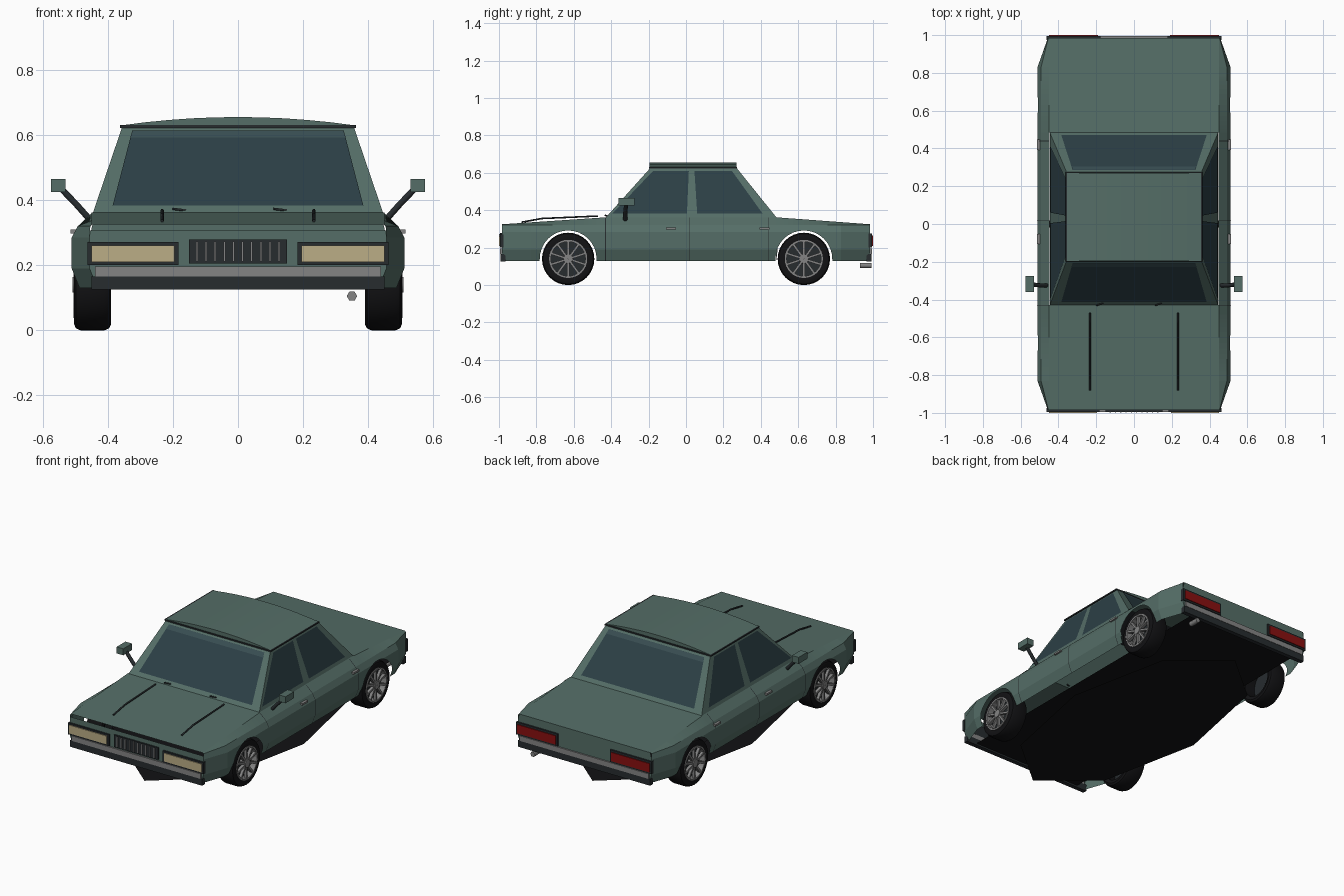
import bpy, bmesh, math
from mathutils import Vector, Matrix

if "Cube" in bpy.data.objects:
    bpy.data.objects.remove(bpy.data.objects["Cube"])

def material(name, rgb):
    m = bpy.data.materials.new(name)
    m.diffuse_color = (*rgb, 1)
    m.use_nodes = True
    m.node_tree.nodes["Principled BSDF"].inputs["Base Color"].default_value = m.diffuse_color
    return m

PAINT = material("green_paint", (0.09, 0.155, 0.135))
GLASS = material("dark_glass", (0.025, 0.05, 0.06))
DARK = material("dark_trim", (0.02, 0.025, 0.028))
BLACK = material("black", (0.006, 0.006, 0.007))
METAL = material("grey_metal", (0.23, 0.23, 0.23))
LAMP = material("lamp_cream", (0.5, 0.42, 0.24))
RED = material("lamp_red", (0.25, 0.005, 0.005))

def finish(name, bm, mat, out=None):
    """Clean the mesh, point its normals outwards and link it."""
    bmesh.ops.remove_doubles(bm, verts=bm.verts, dist=1e-5)
    bmesh.ops.recalc_face_normals(bm, faces=bm.faces)
    bm.normal_update()
    if out and sum(f.normal.dot(Vector(out)) * f.calc_area() for f in bm.faces) < 0:
        bmesh.ops.reverse_faces(bm, faces=bm.faces)
    me = bpy.data.meshes.new(name)
    bm.to_mesh(me)
    bm.free()
    me.materials.append(mat)
    ob = bpy.data.objects.new(name, me)
    bpy.context.collection.objects.link(ob)
    return ob

def add_box(bm, lo, hi, rot=Matrix()):
    c = [(a + b) / 2 for a, b in zip(lo, hi)]
    s = [abs(b - a) for a, b in zip(lo, hi)]
    bmesh.ops.create_cube(bm, size=1, matrix=rot @ Matrix.Translation(c) @ Matrix.Diagonal((*s, 1)))

def box(name, lo, hi, mat):
    bm = bmesh.new()
    add_box(bm, lo, hi)
    return finish(name, bm, mat)

def grid(name, rows, mat, out=None, wrap=False):
    """Skin rows of points with quads, dropping collapsed ones."""
    bm = bmesh.new()
    vs = [[bm.verts.new(p) for p in r] for r in rows]
    for a, b in zip(vs, vs[1:] + ([vs[0]] if wrap else [])):
        for i in range(len(a) - 1):
            bm.faces.new((a[i], a[i + 1], b[i + 1], b[i]))
    bmesh.ops.dissolve_degenerate(bm, dist=1e-5, edges=bm.edges)
    return finish(name, bm, mat, out)

def tube(name, pts, r, mat, sides=6):
    cu = bpy.data.curves.new(name, 'CURVE')
    cu.dimensions = '3D'
    cu.bevel_depth, cu.bevel_resolution, cu.use_fill_caps = r, 1, True
    sp = cu.splines.new('POLY')
    sp.points.add(len(pts) - 1)
    for p, q in zip(sp.points, pts):
        p.co = (*q, 1)
    cu.materials.append(mat)
    ob = bpy.data.objects.new(name, cu)
    bpy.context.collection.objects.link(ob)

def lerp(table, v):
    for (a, p), (b, q) in zip(table, table[1:]):
        if v <= b:
            return p + (q - p) * max(0, v - a) / (b - a)
    return table[-1][1]

# Body side section and deck height
AXLE, ARCH, LOW = 0.63, 0.152, 0.13
def deck(y):
    return lerp([(-.985, .325), (-.43, .362), (.485, .362), (.985, .325)], y)

def side_x(y, z):
    c = .055 * max(0, (abs(y) - .83) / .155)
    return lerp([(LOW, .487 - c), (.19, .511 - c), (.285, .511 - c),
                 (.32, .492 - .7 * c), (deck(y), .447)], z)

stations = [(-.985, LOW), (-.83, LOW)]
for cy in (-AXLE, AXLE):
    stations.append((cy - ARCH, LOW))
    for i in range(17):
        a = math.pi * (1 - i / 16)
        stations.append((cy + ARCH * math.cos(a), .14 + ARCH * math.sin(a)))
    stations.append((cy + ARCH, LOW))
    if cy < 0:
        stations += [(-.43, LOW), (.485, LOW)]
stations += [(.83, LOW), (.985, LOW)]
stations.sort(key=lambda s: s[0])

# Fenders and doors, both sides
for sx, tag in ((1, "right"), (-1, "left")):
    rows = []
    for y, low in stations:
        zs = [max(z, low) for z in (LOW, .19, .285, .32, deck(y))]
        rows.append([(sx * side_x(y, z), y, z) for z in zs])
    grid("body_side_" + tag, rows, PAINT, (sx, 0, 0))
    # door seams
    for i, y in enumerate((-.43, .02, .44)):
        grid(f"door_seam_{tag}_{i}", [[(sx * (side_x(y, z) + .0015), y + d, z)
             for z in (LOW, .19, .285, .32, .36)] for d in (-.002, .002)], DARK, (sx, 0, 0))
    # door handles
    for i, y in enumerate((-.08, .42)):
        box(f"door_handle_{tag}_{i}", (sx * .495, y - .027, .298), (sx * .514, y + .027, .309), METAL)
    # wing mirror
    tube("mirror_stalk_" + tag, [(sx * .455, -.325, .34), (sx * .495, -.325, .385),
                                 (sx * .54, -.32, .432)], .011, DARK)
    box("mirror_head_" + tag, (sx * .53, -.36, .425), (sx * .575, -.275, .465), PAINT)
    # hood ribs
    tube("hood_rib_" + tag, [(sx * .233, -.88, .336), (sx * .233, -.77, .356),
                             (sx * .233, -.47, .369)], .005, DARK)
    # lamps
    box("headlamp_frame_" + tag, (sx * .183, -.995, .2), (sx * .462, -.975, .271), DARK)
    box("headlamp_" + tag, (sx * .195, -1, .21), (sx * .45, -.98, .261), LAMP)
    box("tail_lamp_frame_" + tag, (sx * .178, .975, .2), (sx * .462, .995, .276), DARK)
    box("tail_lamp_" + tag, (sx * .19, .98, .21), (sx * .45, 1, .264), RED)

# Hood, trunk lid, end panels, floor
for name, a, b in (("hood", -.985, -.43), ("trunk_lid", .485, .985)):
    grid(name, [[(x, y, deck(y)) for x in (-.45, .45)] for y in (a, b)], PAINT, (0, 0, 1))
for name, s, top in (("front_panel", -1, .306), ("rear_panel", 1, .325)):
    grid(name, [[(-side_x(.985, z), s * .985, z), (side_x(.985, z), s * .985, z)]
                for z in (LOW, .19, .285, top)], PAINT, (0, s, 0))
grid("floor", [[(-.38, y, .135), (.38, y, .135)] for y in (-.97, .97)], BLACK, (0, 0, -1))

# Ellipse-shaped dark panel under the car
bm = bmesh.new()
bmesh.ops.create_circle(bm, cap_ends=True, segments=8, radius=1,
                        matrix=Matrix.Translation((0, 0, .004)) @ Matrix.Diagonal((.45, .91, 1, 1)))
finish("under_panel", bm, BLACK, (0, 0, -1))

# Bumpers and grille
for s, tag in ((-1, "front"), (1, "rear")):
    box("bumper_strip_" + tag, (-.44, s * .97, .165), (.44, s * .994, .196), METAL)
    box("bumper_base_" + tag, (-.45, s * .965, .125), (.45, s * .992, .165), DARK)
box("grille", (-.15, -.994, .205), (.15, -.975, .279), DARK)
for i in range(10):
    x = -.126 + i * .028
    box(f"grille_bar_{i}", (x - .003, -.999, .212), (x + .003, -.99, .273), METAL)

# Cabin
def cab(t):
    return .446 - .091 * t, -.43 + .24 * t, .485 - .215 * t, .36 + .267 * t
rings = []
for t in (0, 1):
    x, f, b, z = cab(t)
    rings.append([(-x, f, z), (x, f, z), (x, b, z), (-x, b, z), (-x, f, z)])
grid("cabin", rings, PAINT)

# Windows
t0, t1 = .08, .94
def tz(t): return cab(t)[3]
for name, k, s in (("windshield", 1, -1), ("rear_window", 2, 1)):
    grid(name, [[(x * w, cab(t)[k] + s * .003, tz(t) + .002) for x in (-1, 1)]
                for t, w in ((t0, .385), (t1, .325))], GLASS, (0, s, 0))
    grid(name + "_tint", [[(x * w, cab(t)[k] + s * .005, tz(t) + .002) for x in (-1, 1)]
                for t, w in ((.86, .33), (t1, .325))], material("tint", (.04, .075, .085)), (0, s, 0))
for sx, tag in ((1, "right"), (-1, "left")):
    for name, lo, hi in (("front", (-.395, .005), (-.175, .015)), ("rear", (.06, .41), (.045, .245))):
        grid(f"side_window_{name}_{tag}", [[(sx * (cab(t)[0] + .003), y, tz(t)) for y in ys]
             for t, ys in ((t0, lo), (t1, hi))], GLASS, (sx, 0, 0))

# Roof with a gentle crown, and its gutter
arc = [(-.355 + .071 * i) for i in range(11)]
crown = [(x, .63 + .025 * (1 - (x / .355) ** 2)) for x in arc]
rows = [[(x, y, z) for x, z in crown] for y in (-.195, .27)]
flat = [[(x, y, .626) for x in arc] for y in (.27, -.195)]
grid("roof", rows + flat, PAINT, wrap=True)
box("roof_gutter", (-.363, -.199, .622), (.363, .274, .63), DARK)

# Wipers and exhaust
for i, x in enumerate((-.2, .11)):
    tube(f"wiper_{i}", [(x, -.432, .373), (x + .025, -.423, .37), (x + .047, -.415, .368)], .004, DARK)
tube("exhaust_pipe", [(.35, .93, .105), (.35, .993, .105)], .016, METAL)

# Wheels
def revolve(name, prof, sx, y, mat, closed=True):
    prof = prof + [prof[0]] if closed else prof
    rows = [[(sx * x, y + r * math.cos(a), .14 + r * math.sin(a)) for x, r in prof]
            for a in (2 * math.pi * i / 32 for i in range(32))]
    return grid(name, rows, mat, None if closed else (sx, 0, 0), wrap=True)

for sx, sn in ((1, "right"), (-1, "left")):
    for y, yn in ((-AXLE, "front"), (AXLE, "rear")):
        tag = f"{yn}_{sn}"
        tyre = revolve("tyre_" + tag, [(.397, .1), (.39, .122), (.396, .134), (.41, .14), (.484, .14),
                       (.498, .134), (.503, .122), (.5, .1)], sx, y, BLACK)
        bpy.context.view_layer.objects.active = tyre
        tyre.select_set(True)
        bpy.ops.object.shade_smooth_by_angle(angle=math.radians(35))
        tyre.select_set(False)
        revolve("rim_" + tag, [(.47, .102), (.506, .102), (.506, .092), (.47, .092)], sx, y, METAL)
        revolve("wheel_disc_" + tag, [(.465, .101), (.47, .101), (.47, .004), (.465, .004)], sx, y, DARK)
        revolve("hub_" + tag, [(.47, .026), (.508, .024), (.508, .001), (.47, .001)], sx, y, METAL)
        bm = bmesh.new()
        for i in range(10):
            rot = Matrix.Translation((0, y, .14)) @ Matrix.Rotation(math.tau * i / 10, 4, 'X')
            add_box(bm, (sx * .485, -.006, .018), (sx * .503, .006, .094), rot)
        finish("spokes_" + tag, bm, METAL)
